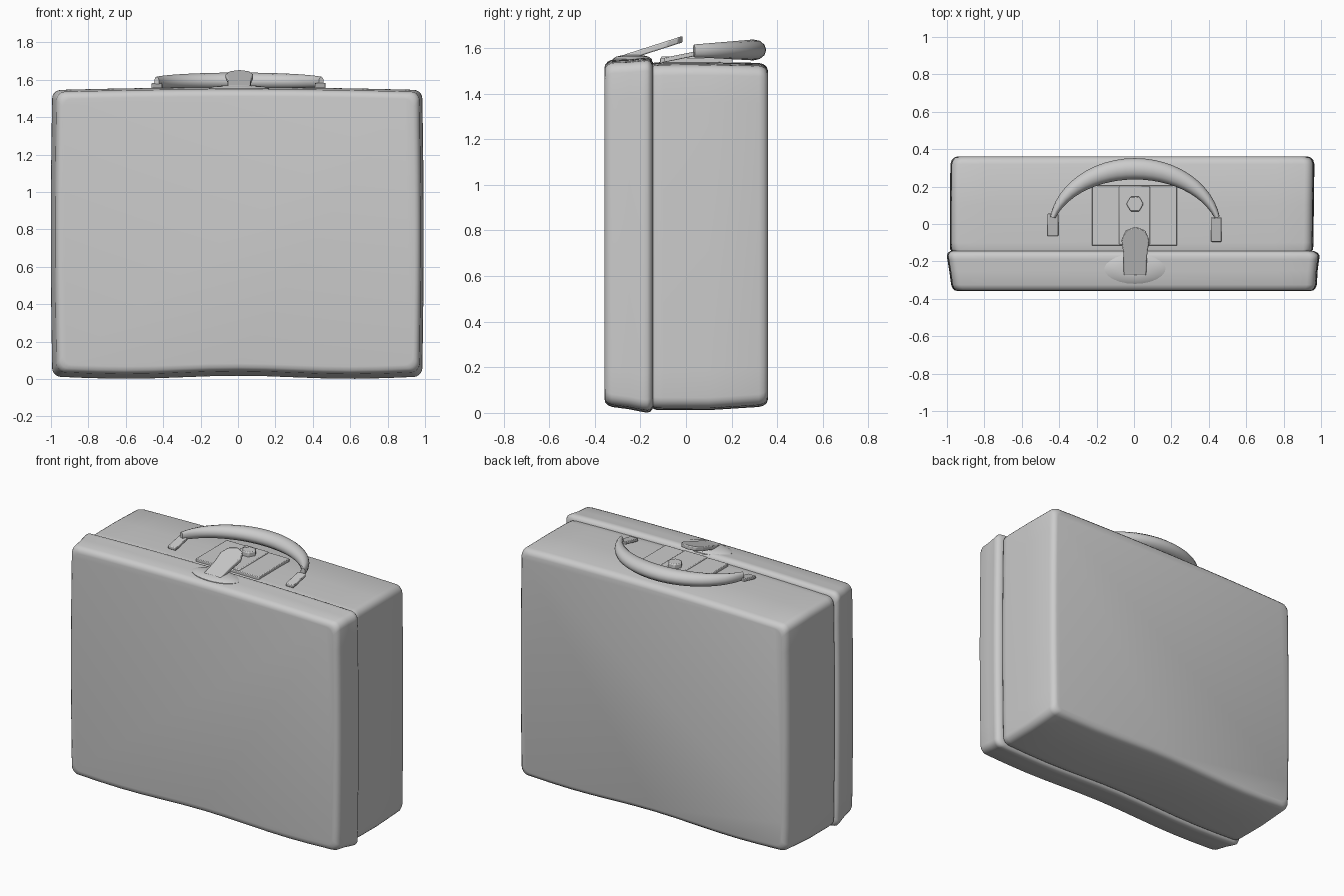
import bpy, bmesh, math
from mathutils import Vector

if "Cube" in bpy.data.objects:
    bpy.data.objects.remove(bpy.data.objects["Cube"])


def finish(name, bm, angle=40):
    bmesh.ops.recalc_face_normals(bm, faces=bm.faces)
    me = bpy.data.meshes.new(name)
    bm.to_mesh(me)
    bm.free()
    ob = bpy.data.objects.new(name, me)
    bpy.context.collection.objects.link(ob)
    bpy.ops.object.select_all(action='DESELECT')
    ob.select_set(True)
    bpy.context.view_layer.objects.active = ob
    bpy.ops.object.shade_smooth_by_angle(angle=math.radians(angle))
    return ob


def loft(name, rings, angle=40):
    """Skin a list of closed point rings and cap both ends."""
    bm = bmesh.new()
    vs = [[bm.verts.new(p) for p in r] for r in rings]
    n = len(rings[0])
    for a, b in zip(vs, vs[1:]):
        for i in range(n):
            j = (i + 1) % n
            bm.faces.new((a[i], a[j], b[j], b[i]))
    bm.faces.new(vs[0])
    bm.faces.new(vs[-1])
    return finish(name, bm, angle)


def case_ring(y, xl, xr, z0, z1, r=0.045, cuts=12):
    """Rounded rectangle in XZ with a gently crowned top and a wavy bottom."""
    pts = []
    corners = [(xr - r, z1 - r, 0), (xl + r, z1 - r, 90),
               (xl + r, z0 + r, 180), (xr - r, z0 + r, 270)]
    arcs = [[(cx + r * math.cos(math.radians(a + k * 18)),
              cz + r * math.sin(math.radians(a + k * 18))) for k in range(6)]
            for cx, cz, a in corners]
    for i, arc in enumerate(arcs):
        pts += arc
        s, e = arc[-1], arcs[(i + 1) % 4][0]
        pts += [(s[0] + (e[0] - s[0]) * k / cuts, s[1] + (e[1] - s[1]) * k / cuts)
                for k in range(1, cuts)]
    out = []
    for x, z in pts:
        t = (z - z0) / (z1 - z0)
        crown = 0.015 * (1 - x * x) * t
        wave = 0.008 * math.cos(2 * math.pi * x / 1.2) * (1 - t)
        bulge = 1 + 0.008 * math.sin(math.pi * max(0, min(1, t)))
        out.append((x * bulge, y, z + crown + wave))
    return out


def prism(name, outline, z0, z1, slope=0.0, bevel=0.0, y_ref=0.0):
    """Extrude an XY outline; slope lifts it along +y."""
    ob = loft(name, [[(x, y, z + slope * (y - y_ref)) for x, y in outline]
                     for z in (z0, z1)], 30)
    if bevel:
        m = ob.modifiers.new("edge", 'BEVEL')
        m.width, m.segments = bevel, 2
    return ob


def rect(x0, x1, y0, y1):
    return [(x0, y0), (x1, y0), (x1, y1), (x0, y1)]


# Lid: front shell, flaring slightly towards its rim
lid = [(-0.358, -0.935, 0.935, 0.075, 1.495), (-0.355, -0.95, 0.95, 0.055, 1.512),
       (-0.343, -0.963, 0.963, 0.042, 1.526), (-0.325, -0.97, 0.97, 0.034, 1.534),
       (-0.25, -0.98, 0.974, 0.024, 1.537), (-0.19, -0.99, 0.982, 0.012, 1.543),
       (-0.17, -0.993, 0.985, 0.009, 1.544), (-0.155, -0.988, 0.975, 0.014, 1.536),
       (-0.145, -0.975, 0.955, 0.028, 1.522)]
loft("case_lid", [case_ring(*s) for s in lid], 60)

# Main shell: the deeper rear half
body = [(-0.15, -0.965, 0.94, 0.03, 1.518), (-0.135, -0.975, 0.95, 0.022, 1.522),
        (-0.1, -0.977, 0.952, 0.02, 1.524), (0.1, -0.977, 0.954, 0.02, 1.525),
        (0.32, -0.974, 0.957, 0.034, 1.52), (0.341, -0.967, 0.951, 0.04, 1.514),
        (0.355, -0.955, 0.938, 0.052, 1.501), (0.36, -0.94, 0.923, 0.07, 1.485)]
loft("case_body", [case_ring(*s) for s in body], 60)

# Handle: crescent grip leaning back over the lock plate
rings = []
for k in range(25):
    t = -1 + k / 12
    c = math.cos(t * math.pi / 2)
    centre = Vector((0.005 + 0.44 * math.sin(t * 1.3) / math.sin(1.3),
                     0.035 + 0.26 * (math.cos(t * 1.3) - math.cos(1.3)) / (1 - math.cos(1.3)),
                     1.588 + 0.004 * c))
    out = Vector((0.26 * math.sin(t * 1.3), 0.33 * math.cos(t * 1.3), 0)).normalized()
    w, h = 0.014 + 0.043 * c, 0.028 + 0.018 * c
    rings.append([centre + out * w * math.cos(a) + Vector((0, 0, h * math.sin(a)))
                  for a in (i * math.pi / 6 for i in range(12))])
loft("handle_grip", rings, 50)

# Handle end tabs
prism("handle_tab_left", rect(-0.462, -0.405, -0.065, 0.055), 1.538, 1.558, 0.2, 0.004, -0.065)
prism("handle_tab_right", rect(0.412, 0.468, -0.095, 0.035), 1.538, 1.558, 0.2, 0.004, -0.095)

# Lock plate with a raised middle strip
prism("lock_plate", rect(-0.225, 0.23, -0.115, 0.205), 1.53, 1.556, 0, 0.004)
prism("lock_plate_strip", rect(-0.08, 0.085, -0.11, 0.2), 1.54, 1.563, 0, 0.005)

# Hexagonal lock button
prism("lock_button", [(0.005 + 0.046 * math.cos(i * math.pi / 3),
                       0.107 + 0.046 * math.sin(i * math.pi / 3)) for i in range(6)],
      1.55, 1.592, 0, 0.006)

# Clasp base: oval mount on the lid, domed
base = []
for z, s in ((1.535, 1.0), (1.553, 1.0), (1.563, 0.82), (1.57, 0.45)):
    base.append([(0.005 + 0.165 * s * math.cos(a), -0.235 + 0.085 * s * math.sin(a), z)
                 for a in (i * math.pi / 12 for i in range(24))])
loft("clasp_base", base, 40)

# Clasp tongue: faceted lever rising to a blunt head
tongue = [(-0.055, -0.275), (0.065, -0.275), (0.07, -0.17), (0.082, -0.085), (0.06, -0.035),
          (0.008, -0.014), (-0.045, -0.035), (-0.067, -0.085), (-0.055, -0.17)]
prism("clasp_tongue", tongue, 1.542, 1.57, 0.32, 0.006, -0.275)
